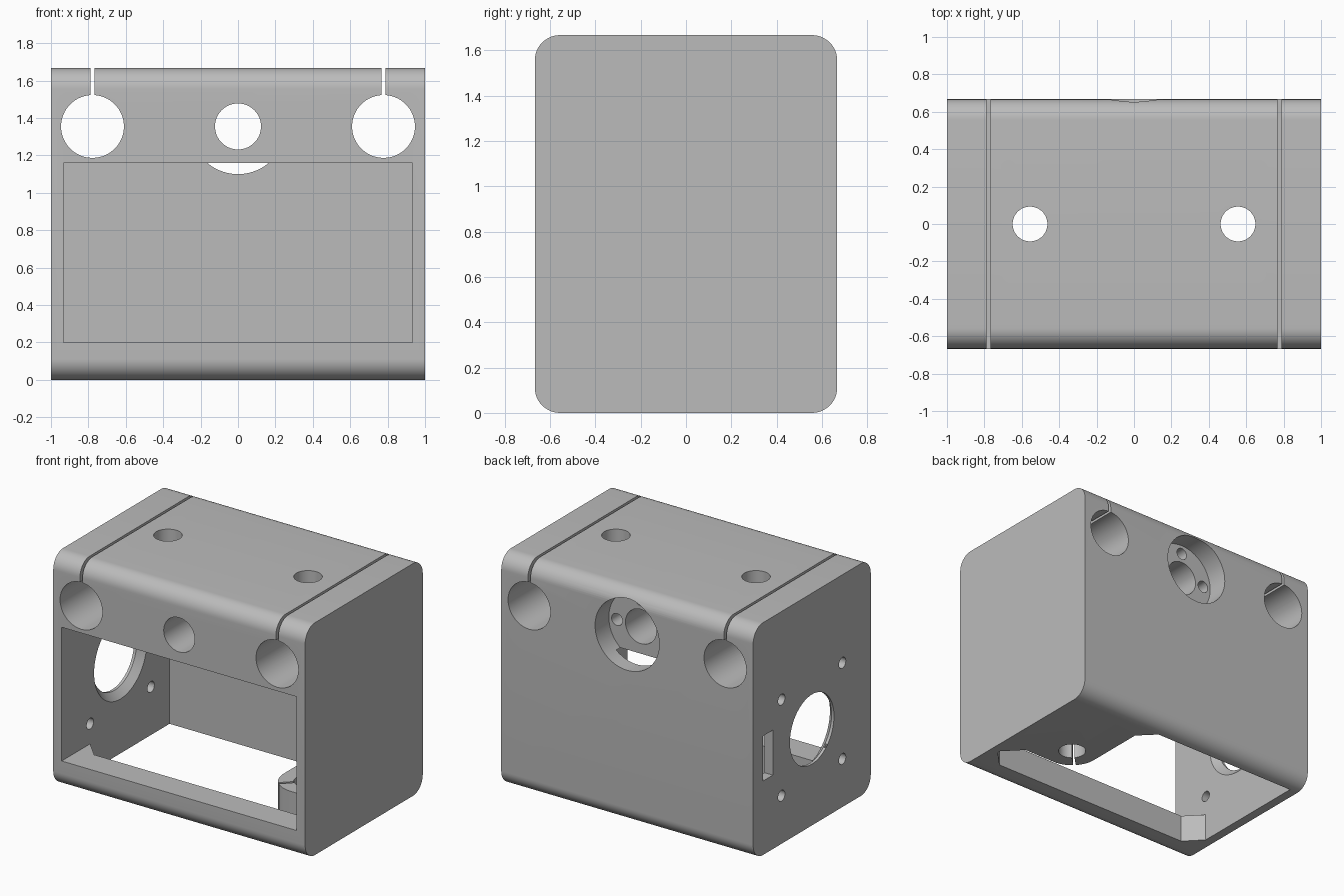
import bpy, bmesh, math
from mathutils import Matrix, Vector

old = bpy.data.objects.get("Cube")
if old:
    bpy.data.objects.remove(old, do_unlink=True)

grey = bpy.data.materials.new("light_grey_plastic")
grey.use_nodes = True
colour = (0.5, 0.5, 0.5, 1)
grey.diffuse_color = colour
grey.node_tree.nodes["Principled BSDF"].inputs["Base Color"].default_value = colour

W, D, H = 1.0, 0.667, 1.667        # half width, half depth, height
IN_X, IN_Y = 0.933, 0.556          # inner faces of the walls
FLOOR, CEIL = 0.2, 1.16
ROD_X, ROD_Z = 0.778, 1.355        # rod bores
PIN_X = 0.556                      # vertical bores
MOTOR_Z = 0.69


def make(name, bm):
    bmesh.ops.recalc_face_normals(bm, faces=bm.faces)
    mesh = bpy.data.meshes.new(name)
    bm.to_mesh(mesh)
    bm.free()
    mesh.materials.append(grey)
    obj = bpy.data.objects.new(name, mesh)
    bpy.context.collection.objects.link(obj)
    return obj


def box(name, lo, hi, turn=None):
    bm = bmesh.new()
    bmesh.ops.create_cube(bm, size=1)
    lo, hi = Vector(lo), Vector(hi)
    for v in bm.verts:
        v.co = (lo + hi) / 2 + v.co * (hi - lo)
    if turn:
        centre, angle = turn
        bmesh.ops.rotate(bm, verts=bm.verts, cent=centre,
                         matrix=Matrix.Rotation(angle, 3, 'Z'))
    return make(name, bm)


def rod(name, start, end, r1, r2=None, sides=64):
    start, end = Vector(start), Vector(end)
    axis = end - start
    bm = bmesh.new()
    place = Matrix.Translation((start + end) / 2) @ axis.to_track_quat('Z', 'Y').to_matrix().to_4x4()
    bmesh.ops.create_cone(bm, cap_ends=True, segments=sides, radius1=r1,
                          radius2=r1 if r2 is None else r2,
                          depth=axis.length, matrix=place)
    return make(name, bm)


def prism(name, outline, z0, z1):
    bm = bmesh.new()
    face = bm.faces.new([bm.verts.new((x, y, z0)) for x, y in outline])
    top = bmesh.ops.extrude_face_region(bm, geom=[face])["geom"]
    bmesh.ops.translate(bm, vec=(0, 0, z1 - z0),
                        verts=[g for g in top if isinstance(g, bmesh.types.BMVert)])
    return make(name, bm)


# Outer block, rounded along its four long edges
housing = box("motor_housing", (-W, -D, 0), (W, D, H))
bm = bmesh.new()
bm.from_mesh(housing.data)
long_edges = [e for e in bm.edges if abs(e.verts[0].co.x - e.verts[1].co.x) > 1]
bmesh.ops.bevel(bm, geom=long_edges, offset=0.111, segments=12, profile=0.5,
                affect='EDGES')
bm.to_mesh(housing.data)
bm.free()


def cut(cutter):
    cutter.hide_render = True
    mod = housing.modifiers.new("cut", 'BOOLEAN')
    mod.operation = 'DIFFERENCE'
    mod.solver = 'EXACT'
    mod.object = cutter
    bpy.context.view_layer.objects.active = housing
    bpy.ops.object.modifier_apply(modifier=mod.name)
    bpy.data.objects.remove(cutter, do_unlink=True)


# Main cavity, open at the front
cut(box("cavity", (-IN_X, -1, FLOOR), (IN_X, IN_Y, CEIL)))

# Floor opening, leaving a front lip and a rounded corner plate
R = 0.195
arc = [(PIN_X + R * math.cos(a), R * math.sin(a))
       for a in (math.pi * (1 + i / 32) for i in range(17))]
opening = [(-IN_X, IN_Y), (PIN_X - R - 0.115, IN_Y), (PIN_X - R, IN_Y - 0.115)]
opening += arc + [(0.81, -R), (IN_X, -0.32), (IN_X, -0.345), (0.815, -0.467),
                  (-0.815, -0.467), (-IN_X, -0.345)]
cut(prism("floor_opening", opening, -0.1, 0.4))

# Rod bores with clamping slits, and vertical bores
for s in (-1, 1):
    cut(rod("rod_bore", (s * ROD_X, -1, ROD_Z), (s * ROD_X, 1, ROD_Z), 0.168))
    cut(box("clamp_slit", (s * ROD_X - 0.01, -1, ROD_Z + 0.1),
            (s * ROD_X + 0.01, 1, 2)))
    cut(rod("pin_bore", (s * PIN_X, 0, -0.5), (s * PIN_X, 0, 2), 0.093))

# Diagonal slit in the corner plate
cut(box("plate_slit", (PIN_X - 0.3, -0.009, -0.1), (PIN_X - 0.05, 0.009, 0.3),
        ((PIN_X, 0, 0), math.pi / 4)))

# Central shaft bore, bearing seat and blind screw holes at the back
SEAT = 0.511
cut(rod("shaft_bore", (0, -1, ROD_Z), (0, 1, ROD_Z), 0.123))
cut(rod("bearing_seat", (0, SEAT, ROD_Z), (0, 1, ROD_Z), 0.255))
for x, z in ((-0.19, 0), (0.19, 0), (0, 0.19)):
    cut(rod("seat_screw", (x, SEAT - 0.25, ROD_Z + z), (x, SEAT + 0.05, ROD_Z + z),
            0.043, sides=32))

# Motor mount in the side wall: flared hole, four screws, cable slot
cut(rod("motor_hole", (-1.2, 0, MOTOR_Z), (-0.8, 0, MOTOR_Z), 0.25))
cut(rod("motor_flare", (-0.98, 0, MOTOR_Z), (-0.92, 0, MOTOR_Z), 0.25, 0.313))
for y in (-0.345, 0.345):
    for z in (-0.345, 0.345):
        cut(rod("motor_screw", (-1.2, y, MOTOR_Z + z), (-0.8, y, MOTOR_Z + z),
                0.039, sides=32))
cut(box("cable_slot", (-1.2, 0.443, 0.53), (-0.8, IN_Y - 0.001, 0.853)))

# Smooth curved faces, crisp edges
bpy.ops.object.select_all(action='DESELECT')
housing.select_set(True)
bpy.context.view_layer.objects.active = housing
bpy.ops.object.shade_smooth_by_angle(angle=math.radians(25))
